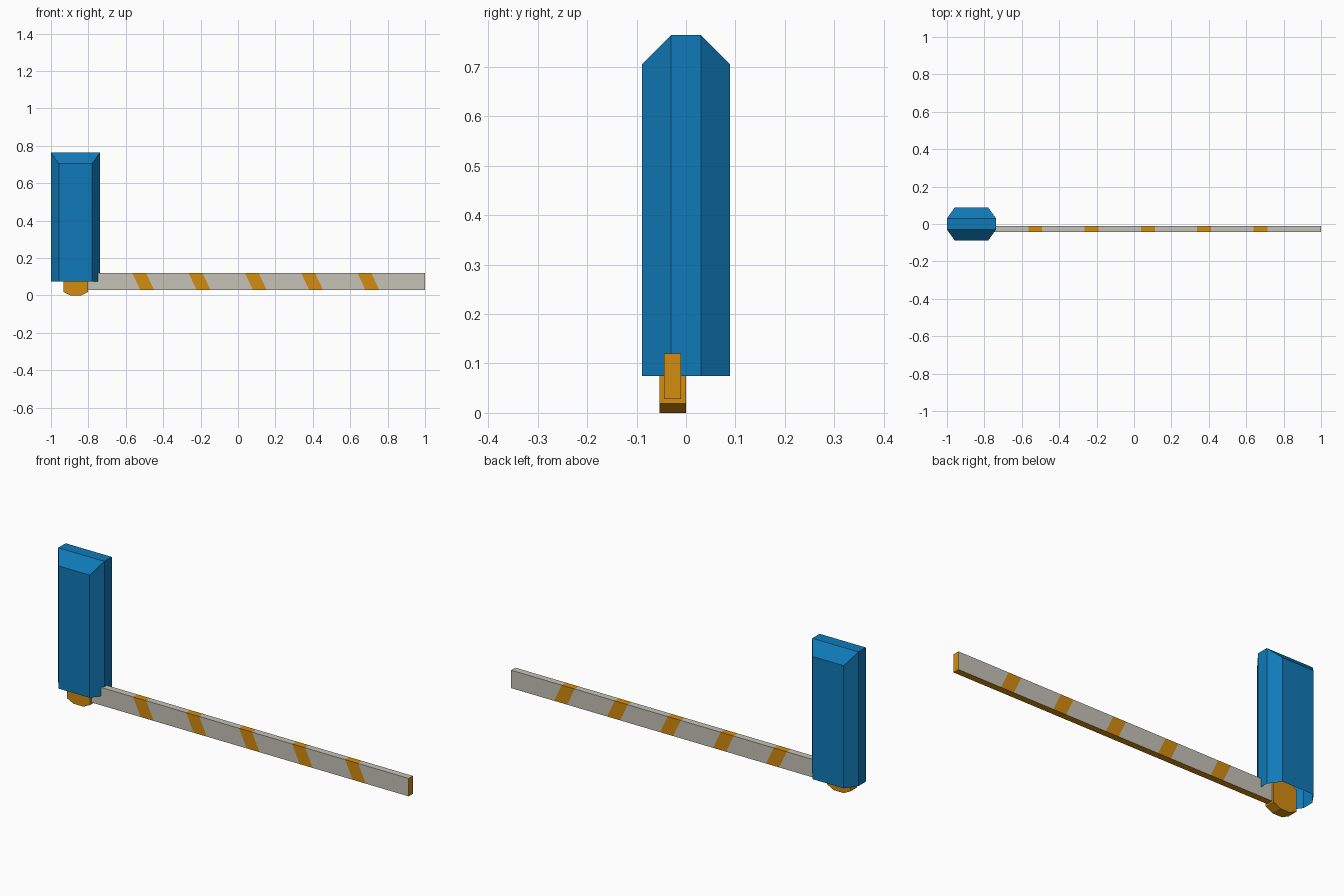
import bpy, bmesh
from mathutils import Vector

if "Cube" in bpy.data.objects:
    bpy.data.objects.remove(bpy.data.objects["Cube"])


def material(name, rgb):
    lin = [((c / 255 + 0.055) / 1.055) ** 2.4 if c > 10 else c / 255 / 12.92 for c in rgb]
    m = bpy.data.materials.new(name)
    m.diffuse_color = (*lin, 1)
    m.use_nodes = True
    m.node_tree.nodes["Principled BSDF"].inputs["Base Color"].default_value = m.diffuse_color
    return m


BLUE = material("housing blue", (16, 122, 184))
ORANGE = material("warning orange", (212, 140, 16))
GREY = material("arm grey", (197, 194, 183))


def finish(name, bm, *mats):
    bmesh.ops.recalc_face_normals(bm, faces=bm.faces)
    me = bpy.data.meshes.new(name)
    bm.to_mesh(me)
    bm.free()
    for m in mats:
        me.materials.append(m)
    ob = bpy.data.objects.new(name, me)
    bpy.context.collection.objects.link(ob)


def octagon(cx, cy, hx, hy, fx, fy):
    """Chamfered rectangle: half sizes hx, hy; flat half lengths fx, fy."""
    pts = [(hx, -fy), (hx, fy), (fx, hy), (-fx, hy), (-hx, fy), (-hx, -fy), (-fx, -hy), (fx, -hy)]
    return [(cx + x, cy + y) for x, y in pts]


# Housing: open-bottomed octagonal shell, top sloping down to front and back
bm = bmesh.new()
prof = octagon(-0.869, 0, 0.131, 0.089, 0.089, 0.03)
low = [bm.verts.new((x, y, 0.075)) for x, y in prof]
top = [bm.verts.new((x, y, 0.764 if abs(y) < 0.05 else 0.705)) for x, y in prof]
for i in range(8):
    j = (i + 1) % 8
    bm.faces.new((low[i], low[j], top[j], top[i]))
bm.faces.new((top[0], top[1], top[4], top[5]))
bm.faces.new(top[1:5])
bm.faces.new((top[5], top[6], top[7], top[0]))
finish("housing", bm, BLUE)

# Pivot hub: octagonal block under the housing, turned about y
bm = bmesh.new()
prof = octagon(-0.868, 0.075, 0.066, 0.075, 0.028, 0.056)
face = bm.faces.new([bm.verts.new((x, -0.054, z)) for x, z in prof])
ext = bmesh.ops.extrude_face_region(bm, geom=[face])
bmesh.ops.translate(bm, vec=(0, 0.054, 0),
                    verts=[v for v in ext["geom"] if isinstance(v, bmesh.types.BMVert)])
finish("pivot_hub", bm, ORANGE)

# Barrier arm: box cut along slanted stripe edges
X0, X1, Y0, Y1, Z0, Z1 = -0.85, 1.0, -0.044, -0.010, 0.028, 0.120
STARTS = [-0.565 + 0.301 * i for i in range(5)]
WIDTH, SLANT = 0.074, 0.043
bm = bmesh.new()
bmesh.ops.create_cube(bm, size=1)
for v in bm.verts:
    v.co = Vector((X1 if v.co.x > 0 else X0, Y1 if v.co.y > 0 else Y0, Z1 if v.co.z > 0 else Z0))
for s in STARTS:
    for x in (s, s + WIDTH):
        bmesh.ops.bisect_plane(bm, geom=bm.verts[:] + bm.edges[:] + bm.faces[:],
                               plane_co=(x, 0, Z1), plane_no=(Z1 - Z0, 0, SLANT))
bmesh.ops.recalc_face_normals(bm, faces=bm.faces)
bm.normal_update()
# Underside, ends and stripes are orange
for f in bm.faces:
    c = f.calc_center_median()
    u = c.x - SLANT * (Z1 - c.z) / (Z1 - Z0)
    stripe = any(s < u < s + WIDTH for s in STARTS)
    f.material_index = int(stripe or f.normal.z < -0.5 or abs(f.normal.x) > 0.5)
finish("barrier_arm", bm, GREY, ORANGE)
